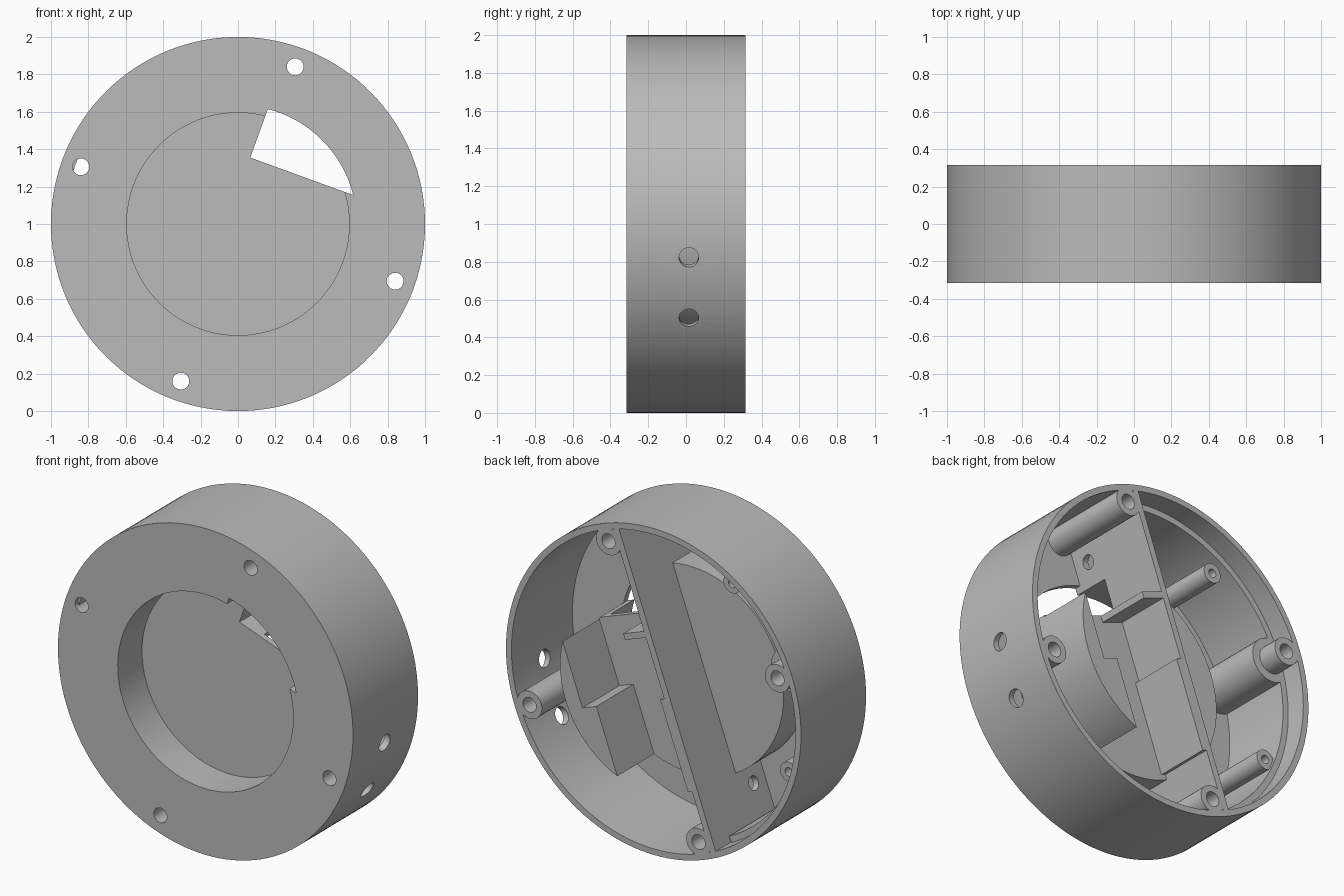
import bpy, bmesh, math
from mathutils import Matrix, Vector

cube = bpy.data.objects.get("Cube")
if cube:
    bpy.data.objects.remove(cube, do_unlink=True)

DEPTH = 0.63          # overall housing depth
CUP_BACK = 0.356      # depth of the cup's rear face below the rear rim
CUP_R = 0.633
TILT = math.radians(-20)

# Local frame: u and v across the disc, third axis runs from the rear rim to the front
c, s = math.cos(TILT), math.sin(TILT)
FRAME = Matrix(((c, -s, 0, 0), (0, 0, -1, DEPTH / 2), (s, c, 0, 1), (0, 0, 0, 1)))

gray = bpy.data.materials.new("matte gray")
gray.use_nodes = True
gray.diffuse_color = (0.5, 0.5, 0.5, 1)
gray.node_tree.nodes["Principled BSDF"].inputs["Base Color"].default_value = (0.5, 0.5, 0.5, 1)


def arc(r, a0, a1, n=48):
    """Points on an arc about the centre, angles in degrees."""
    return [(r * math.cos(math.radians(a0 + (a1 - a0) * i / n)),
             r * math.sin(math.radians(a0 + (a1 - a0) * i / n))) for i in range(n + 1)]


def circle(r, u=0, v=0, n=32):
    return [(u + x, v + y) for x, y in arc(r, 0, 360, n)[:-1]]


def rect(u0, u1, v0, v1):
    return [(u0, v0), (u1, v0), (u1, v1), (u0, v1)]


def prism(name, outline, d0, d1, turn=Matrix.Identity(4)):
    """Extrude an outline from depth d0 to depth d1."""
    bm = bmesh.new()
    face = bm.faces.new([bm.verts.new((u, v, d0)) for u, v in outline])
    new = bmesh.ops.extrude_face_region(bm, geom=[face])["geom"]
    bmesh.ops.translate(bm, vec=Vector((0, 0, d1 - d0)),
                        verts=[g for g in new if isinstance(g, bmesh.types.BMVert)])
    bmesh.ops.recalc_face_normals(bm, faces=bm.faces)
    bm.transform(FRAME @ turn)
    mesh = bpy.data.meshes.new(name)
    bm.to_mesh(mesh)
    bm.free()
    mesh.materials.append(gray)
    obj = bpy.data.objects.new(name, mesh)
    bpy.context.collection.objects.link(obj)
    return obj


def activate(obj):
    bpy.ops.object.select_all(action='DESELECT')
    obj.select_set(True)
    bpy.context.view_layer.objects.active = obj


def combine(obj, cutters, operation='DIFFERENCE'):
    activate(obj)
    for cutter in cutters:
        mod = obj.modifiers.new("cut", 'BOOLEAN')
        mod.operation = operation
        mod.solver = 'EXACT'
        mod.object = cutter
        bpy.ops.object.modifier_apply(modifier=mod.name)


helpers = []


def cutter(*args):
    obj = prism("cutter", *args)
    obj.hide_render = True
    helpers.append(obj)
    return obj


# Cutters shared by several parts
SCREWS = [(0.894, 0), (0, 0.894), (-0.894, 0), (0, -0.894)]
screw_holes = [cutter(circle(0.045, u, v), -0.1, 0.8) for u, v in SCREWS]
start = math.degrees(math.asin(0.356 / 0.635))
end = math.degrees(math.acos(-0.06 / 0.635))
slot = cutter(arc(0.635, start, end) + [(-0.06, 0.356)], 0.3, 0.8)
trim = cutter(circle(0.98, n=128), -0.1, 0.62)

# Outer shell with front plate, opening, slot, screw holes and two side holes
shell = prism("outer_shell", circle(1, n=128), 0, DEPTH)
side_turn = Matrix.Rotation(math.radians(90), 4, 'Y')
side_holes = [cutter(circle(0.052, -0.3, v), 0.8, 1.1, side_turn) for v in (-0.17, 0.17)]
combine(shell, [cutter(circle(0.963, n=128), -0.1, 0.59),
                cutter(circle(0.595, n=96), 0.5, 0.8), slot] + screw_holes + side_holes)

# Recessed cup behind the front opening
cup = prism("recessed_cup", circle(CUP_R, n=96), CUP_BACK, 0.61)
combine(cup, [cutter(circle(0.595, n=96), 0.395, 0.8), slot])

# Divider wall across the drum with a wire hole at each end
divider = prism("divider_wall", rect(-0.1, -0.06, -0.965, 0.965), 0, 0.6)
wire_turn = Matrix.Rotation(math.radians(-90), 4, 'Y')
wire_holes = [cutter(circle(0.042, 0.48, v), -0.3, 0.3, wire_turn) for v in (-0.73, 0.73)]
combine(divider, [cutter(circle(0.615, n=96), 0.375, 0.8)] + wire_holes)

# Stepped cradle, raised pad and bracket on the cup's rear face
low = -math.degrees(math.acos(0.43 / CUP_R))
high = math.degrees(math.acos(0.53 / CUP_R))
prism("curved_cradle", arc(CUP_R, low, high) + [(0.53, -0.05), (0.43, -0.05)], 0, 0.37)
prism("divider_pad", rect(-0.07, -0.03, -0.6, -0.05), 0, 0.37)
prism("bracket", rect(-0.07, 0.09, 0.315, 0.353), 0, 0.37)

# Corner screw bosses
for i, (u, v) in enumerate(SCREWS):
    boss = prism(f"screw_boss_{i + 1}", circle(0.084, u, v), 0, 0.61)
    combine(boss, [screw_holes[i]])

# Inner ledge on one half, with a collar around its screw boss
prism("inner_ledge", arc(0.97, 97, 263) + arc(0.925, 263, 97), 0.13, 0.6)
collar = prism("boss_collar", circle(0.135, -0.894, 0), 0.13, 0.6)
combine(collar, [trim], 'INTERSECT')
combine(collar, [screw_holes[2]])

# Small mounting posts
for i, (u, v) in enumerate([(-0.65, 0.53), (-0.65, -0.59)]):
    post = prism(f"mounting_post_{i + 1}", circle(0.06, u, v), 0.15, 0.6)
    combine(post, [cutter(circle(0.026, u, v), 0.1, 0.4)])

# Remove cutters and smooth the curved surfaces
for obj in helpers:
    bpy.data.objects.remove(obj, do_unlink=True)
for obj in bpy.context.collection.objects:
    if obj.type == 'MESH' and gray.name in obj.data.materials:
        activate(obj)
        bpy.ops.object.shade_smooth_by_angle(angle=math.radians(30))
